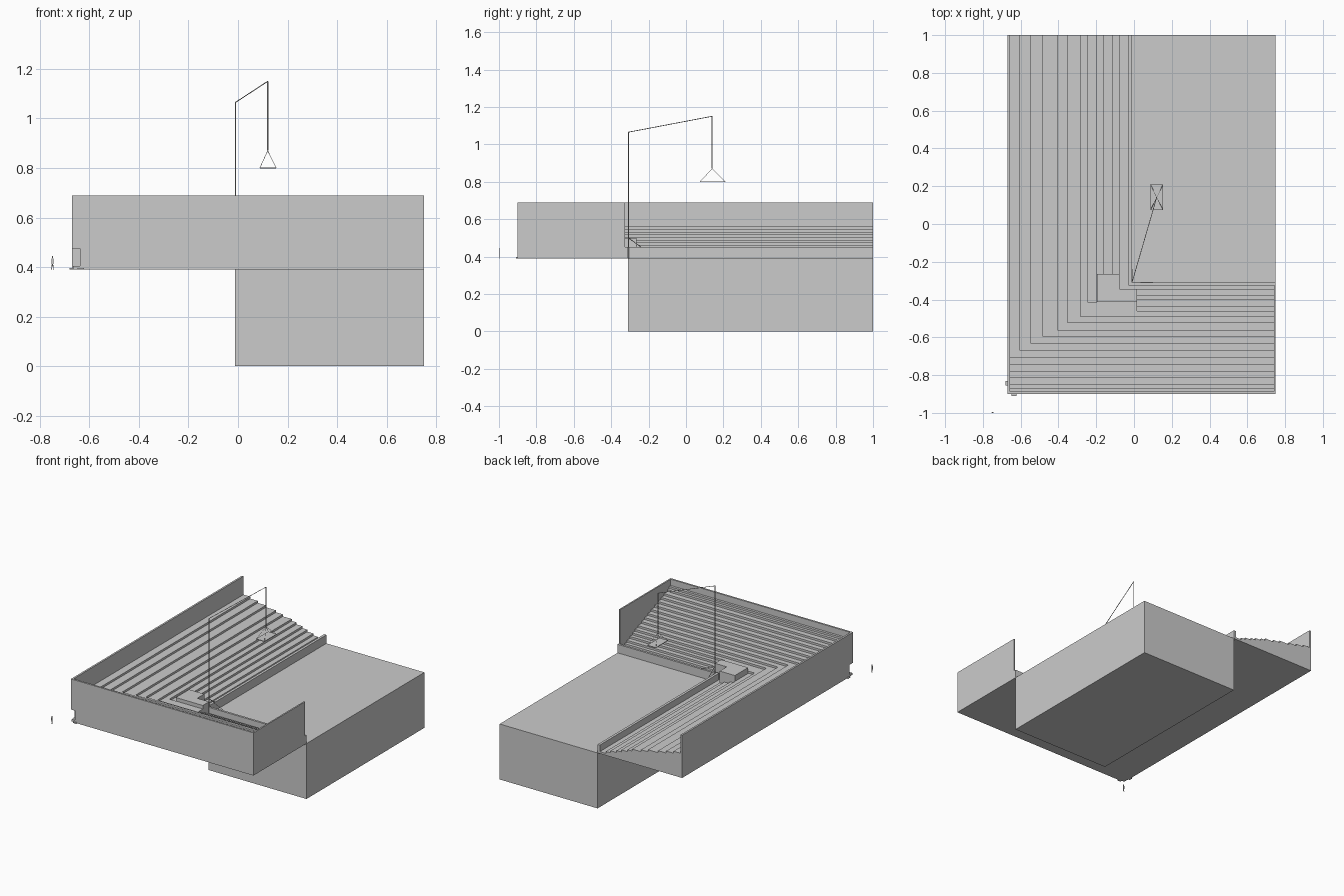
import bpy, bmesh
from mathutils import Vector

if "Cube" in bpy.data.objects:
    bpy.data.objects.remove(bpy.data.objects["Cube"])

BASE, TOP, RISE = 0.39, 0.69, 0.0142


def make(name, bm):
    bmesh.ops.recalc_face_normals(bm, faces=bm.faces)
    me = bpy.data.meshes.new(name)
    bm.to_mesh(me)
    bm.free()
    ob = bpy.data.objects.new(name, me)
    bpy.context.collection.objects.link(ob)
    return ob


def prism(name, pts, z0, z1):
    bm = bmesh.new()
    f = bm.faces.new([bm.verts.new((x, y, z0)) for x, y in pts])
    ext = bmesh.ops.extrude_face_region(bm, geom=[f], use_keep_orig=True)
    vs = [g for g in ext["geom"] if isinstance(g, bmesh.types.BMVert)]
    bmesh.ops.translate(bm, vec=(0, 0, z1 - z0), verts=vs)
    return make(name, bm)


def box(name, x0, x1, y0, y1, z0, z1):
    return prism(name, [(x0, y0), (x1, y0), (x1, y1), (x0, y1)], z0, z1)


def rod(name, a, b, r=0.002):
    a, b = Vector(a), Vector(b)
    bm = bmesh.new()
    bmesh.ops.create_cone(bm, cap_ends=True, segments=6, radius1=r, radius2=r, depth=(b - a).length)
    ob = make(name, bm)
    ob.location = (a + b) / 2
    ob.rotation_euler = (b - a).to_track_quat('Z', 'Y').to_euler()
    return ob


# Ground block
box("field_block", -0.012, 0.75, -0.31, 1.0, 0, BASE)

# L-shaped terrace: each ring is a corner position and height, swept along both arms
xs = [-.03, -.077, -.113, -.16, -.198, -.245, -.282, -.351, -.404, -.483, -.546, -.604] + [-.657] * 7
ys = [-.325, -.343, -.375, -.40, -.433, -.46, -.49, -.522, -.56, -.596, -.633, -.67,
      -.707, -.744, -.78, -.813, -.85, -.87, -.887]
rings = [(-.012, -.31, BASE), (-.012, -.31, .45), (xs[0], ys[0], .45)]
for k in range(len(xs) - 1):
    z = BASE + RISE * (k + 1)
    rings += [(xs[k], ys[k], z), (xs[k + 1], ys[k + 1], z)]
rings += [(-.657, -.887, TOP), (-.67, -.90, TOP), (-.67, -.90, BASE)]

bm = bmesh.new()
rows = [[bm.verts.new(p) for p in ((x, 1.0, z), (x, y, z), (0.74, y, z))] for x, y, z in rings]
for a, b in zip(rows, rows[1:] + rows[:1]):
    for i in (0, 1):
        bm.faces.new((a[i], a[i + 1], b[i + 1], b[i]))
bm.faces.new([r[0] for r in rows])
bm.faces.new([r[2] for r in reversed(rows)])
bmesh.ops.remove_doubles(bm, verts=bm.verts, dist=1e-5)
stand = make("terraced_stand", bm)

# Corner entrance recess
cutter = box("entrance_cutter", -.70, -.637, -.93, -.862, BASE - .05, .475)
mod = stand.modifiers.new("entrance", 'BOOLEAN')
mod.operation, mod.solver, mod.object = 'DIFFERENCE', 'EXACT', cutter
bpy.context.view_layer.objects.active = stand
bpy.ops.object.modifier_apply(modifier=mod.name)
bpy.data.objects.remove(cutter)

# End wall on the right
box("end_wall", 0.74, 0.75, -.90, -.325, BASE, TOP)
box("parapet_end", 0.74, 0.75, -.325, -.31, BASE, .45)

# Entrance steps and doors
box("entrance_floor", -.667, -.637, -.895, -.862, BASE, .405)
box("side_step", -.68, -.655, -.855, -.83, BASE, .397)
box("front_step", -.648, -.622, -.91, -.89, BASE, .397)
box("side_door", -.664, -.641, -.866, -.860, .425, .467)

# Corner platform and flat landing behind it
prism("corner_platform", [(-.195, -.412), (.015, -.412), (.015, -.343), (-.077, -.343),
                          (-.077, -.265), (-.195, -.265)], BASE, .50)
box("platform_landing", -.245, .015, -.485, -.412, BASE, BASE + 6 * RISE)

# Crane with braces and hanging load
foot, elbow, tip = (-.01, -.308, BASE), (-.01, -.308, 1.065), (.12, .14, 1.15)
hook = (.12, .14, .87)
rod("crane_mast", foot, elbow, .003)
rod("crane_arm", elbow, tip)
rod("crane_cable", tip, hook, .003)
rod("brace_x", (-.01, -.308, .50), (.10, -.308, .45))
rod("brace_y", (-.01, -.308, .50), (-.01, -.24, .45))
box("hanging_platform", .088, .154, .075, .21, .798, .802)
for i, x in enumerate((.088, .154)):
    for j, y in enumerate((.075, .21)):
        rod(f"sling_{i}{j}", hook, (x, y, .80), .001)

# Small scale figure outside the entrance
fx, fy = -.749, -.998
for i, s in enumerate((-1, 1)):
    rod(f"figure_leg_{i}", (fx + s * .004, fy, BASE), (fx + s * .001, fy, .414), .0015)
box("figure_body", fx - .004, fx + .004, fy - .002, fy + .002, .412, .435)
box("figure_head", fx - .002, fx + .002, fy - .002, fy + .002, .436, .445)
